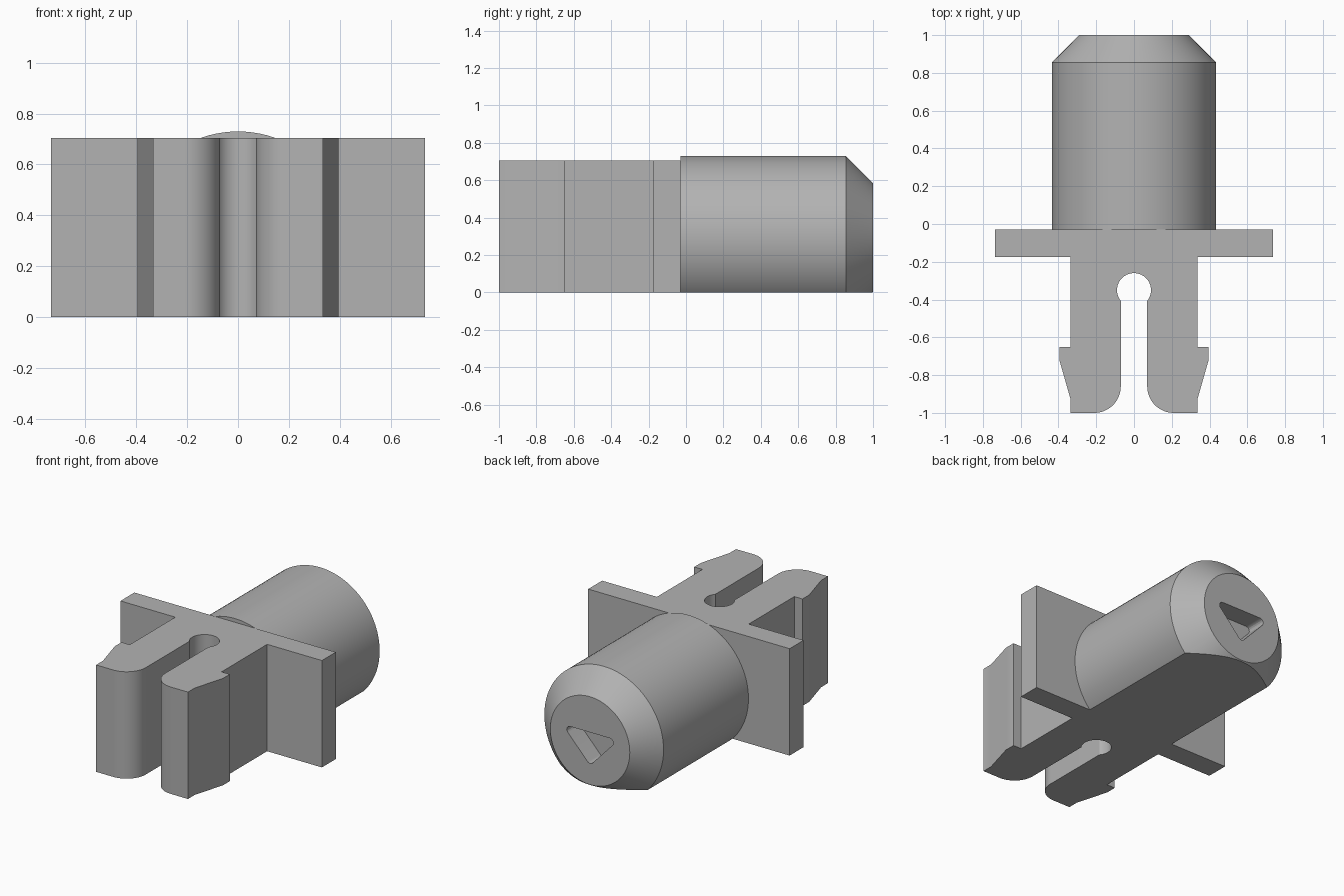
import bpy, bmesh
from math import cos, sin, pi, radians, asin
from mathutils import Matrix, Vector

cube = bpy.data.objects.get("Cube")
if cube:
    bpy.data.objects.remove(cube)

grey = bpy.data.materials.new("plain_grey")
grey.use_nodes = True
colour = (0.45, 0.45, 0.45, 1)
grey.diffuse_color = colour
grey.node_tree.nodes["Principled BSDF"].inputs["Base Color"].default_value = colour

HEIGHT = 0.705
BACK = -0.03          # rear face of the flange
AXIS_Z = 0.295        # height of the barrel axis
RADIUS = 0.435


def arc(cx, cy, r, start, end, steps):
    """Points along an arc, angles in radians."""
    return [(cx + r * cos(start + (end - start) * i / steps),
             cy + r * sin(start + (end - start) * i / steps)) for i in range(steps + 1)]


def make_object(name, bm):
    bmesh.ops.recalc_face_normals(bm, faces=bm.faces)
    mesh = bpy.data.meshes.new(name)
    bm.to_mesh(mesh)
    bm.free()
    mesh.materials.append(grey)
    obj = bpy.data.objects.new(name, mesh)
    bpy.context.collection.objects.link(obj)
    return obj


def extrude(name, outline, direction, lift):
    """Prism: lift maps each 2D outline point to 3D."""
    bm = bmesh.new()
    face = bm.faces.new([bm.verts.new(lift(*p)) for p in outline])
    moved = bmesh.ops.extrude_face_region(bm, geom=[face])["geom"]
    bmesh.ops.translate(bm, vec=direction,
                        verts=[v for v in moved if isinstance(v, bmesh.types.BMVert)])
    return make_object(name, bm)


def smooth(obj):
    bpy.ops.object.select_all(action='DESELECT')
    obj.select_set(True)
    bpy.context.view_layer.objects.active = obj
    bpy.ops.object.shade_smooth_by_angle(angle=radians(30))


# Split clip and flange, as one mirrored outline
SLOT, HOLE = 0.07, 0.09
meet = -asin((HOLE ** 2 - SLOT ** 2) ** 0.5 / HOLE)
right_half = arc(0, -0.35, HOLE, pi / 2, meet, 20)             # keyhole
right_half += arc(SLOT + 0.14, -0.86, 0.14, pi, 1.5 * pi, 12)  # rounded prong tip
right_half += [(0.335, -1), (0.335, -0.93), (0.395, -0.72), (0.395, -0.65),
               (0.335, -0.65), (0.335, -0.175), (0.735, -0.175), (0.735, BACK)]
left_half = [(-x, y) for x, y in reversed(right_half[1:])]
smooth(extrude("clip_and_flange", right_half + left_half, (0, 0, HEIGHT),
               lambda x, y: (x, y, 0)))

# Chamfered barrel, spun around y and flattened underneath
bm = bmesh.new()
profile = [(0, BACK), (RADIUS, BACK), (RADIUS, 0.855), (0.29, 1), (0, 1)]
verts = [bm.verts.new((r, y, 0)) for r, y in profile]
edges = [bm.edges.new(pair) for pair in zip(verts, verts[1:])]
bmesh.ops.spin(bm, geom=verts + edges, cent=(0, 0, 0), axis=(0, 1, 0),
               angle=2 * pi, steps=96)
bmesh.ops.remove_doubles(bm, verts=bm.verts, dist=0.0001)
bmesh.ops.translate(bm, verts=bm.verts, vec=(0, 0, AXIS_Z))
bmesh.ops.bisect_plane(bm, geom=bm.verts[:] + bm.edges[:] + bm.faces[:],
                       plane_co=(0, 0, 0), plane_no=(0, 0, -1), clear_outer=True)
bmesh.ops.holes_fill(bm, edges=[e for e in bm.edges if e.is_boundary])
bmesh.ops.dissolve_limit(bm, angle_limit=radians(0.5), verts=bm.verts, edges=bm.edges)
barrel = make_object("barrel", bm)

# Rounded triangular recess in the barrel end
ROUND = 0.025
recess = []
for cx, cz, start in ((0.145, 0.03, -pi / 4), (-0.145, 0.03, pi / 2), (0, -0.125, 1.25 * pi)):
    recess += arc(cx, cz, ROUND, start, start + (pi / 2 if cz < 0 else 0.75 * pi), 6)
cutter = extrude("recess_cutter", recess, (0, 0.3, 0),
                 lambda x, z: (x, 0.87, z + AXIS_Z))
cutter.hide_render = True
smooth(barrel)
cut = barrel.modifiers.new("recess", 'BOOLEAN')
cut.operation = 'DIFFERENCE'
cut.solver = 'EXACT'
cut.object = cutter
bpy.ops.object.modifier_apply(modifier=cut.name)
bpy.data.objects.remove(cutter)
smooth(barrel)
